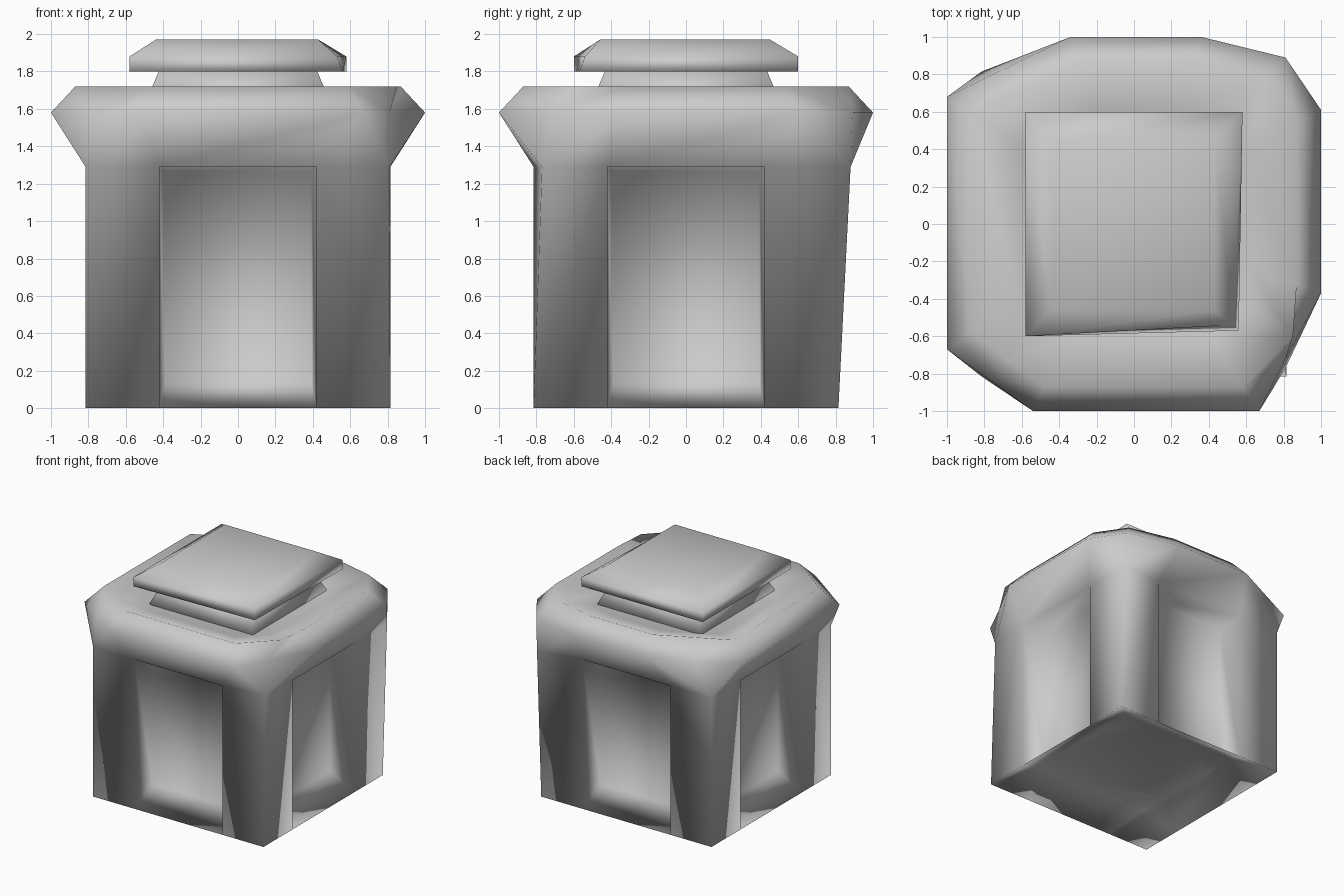
import bpy, bmesh

if "Cube" in bpy.data.objects:
    bpy.data.objects.remove(bpy.data.objects["Cube"])


def loft(name, rings, panel_sides=False):
    """Skin a stack of (outline, z) rings, capped at both ends."""
    bm = bmesh.new()
    loops = [[bm.verts.new((x, y, z)) for x, y in pts] for pts, z in rings]
    n = len(loops[0])
    panels = []
    for low, high in zip(loops, loops[1:]):
        for i in range(n):
            j = (i + 1) % n
            a, b, c, d = low[i], low[j], high[j], high[i]
            # Facets beside a post corner fan out from the lower corner point
            if panel_sides and i % 3 == 0:
                bm.faces.new((a, b, c))
                bm.faces.new((a, c, d))
            elif panel_sides and i % 3 == 2:
                bm.faces.new((a, b, d))
                bm.faces.new((b, c, d))
            else:
                f = bm.faces.new((a, b, c, d))
                if panel_sides and low is loops[1]:
                    panels.append(f)
    bm.faces.new(loops[0][::-1])
    bm.faces.new(loops[-1])
    bm.normal_update()
    # Sunken side panels with a sloping sill
    if panels:
        bmesh.ops.inset_individual(bm, faces=panels, thickness=0.04, depth=-0.21)
        for f in panels:
            for v in f.verts:
                if v.co.z < 0.5:
                    v.co.z = 0.14
    bm.normal_update()
    me = bpy.data.meshes.new(name)
    bm.to_mesh(me)
    bm.free()
    for p in me.polygons:
        p.use_smooth = True
    ob = bpy.data.objects.new(name, me)
    bpy.context.collection.objects.link(ob)
    return ob


def scaled(pts, s):
    return [(x * s, y * s) for x, y in pts]


def rect(x0, x1, y0, y1):
    return [(x0, y0), (x1, y0), (x1, y1), (x0, y1)]


# Square post outline: each side has a corner and the two panel edges
c, p = 0.815, 0.42
side = [(-c, -c), (-p, -c), (p, -c)]
foot = []
for _ in range(4):
    foot += side
    side = [(-y, x) for x, y in side]

# Worn top of the post: two corners lean
shoulder = list(foot)
shoulder[3] = (0.81, -0.77)
shoulder[6] = (0.81, 0.88)

# Irregular octagonal collar; each corner is the middle of a chamfer edge
octagon = [(-0.54, -1), (0.67, -1), (1, -0.37), (1, 0.61),
           (0.36, 1), (-0.34, 1), (-1, 0.68), (-1, -0.67)]
collar = []
for i in range(0, 8, 2):
    a, b, d = octagon[i - 1], octagon[i], octagon[i + 1]
    collar += [((a[0] + b[0]) / 2, (a[1] + b[1]) / 2), b, d]
collar[3] = (0.81, -0.72)
collar[6] = (0.81, 0.89)

# Rim on top of the collar, squarer at the front right
rim = scaled(collar, 0.87)
rim[3] = (0.85, -0.60)

# Post: hollowed base, panelled sides, flared collar, dished top
loft("stone_post", [(scaled(foot, 0.67), 0.14), (foot, 0), (shoulder, 1.29),
                    (collar, 1.58), (rim, 1.72),
                    (scaled(rim, 0.70), 1.63)], panel_sides=True)

# Neck under the cap
loft("neck", [(rect(-0.50, 0.50, -0.51, 0.51), 1.62),
              (rect(-0.42, 0.42, -0.43, 0.43), 1.81)])

# Cap slab with a chipped front right corner
loft("cap", [([(-0.58, -0.6), (0.56, -0.57), (0.58, 0.6), (-0.58, 0.6)], 1.80),
             ([(-0.58, -0.6), (0.53, -0.54), (0.58, 0.6), (-0.58, 0.6)], 1.88),
             (rect(-0.44, 0.43, -0.46, 0.45), 1.97)])
